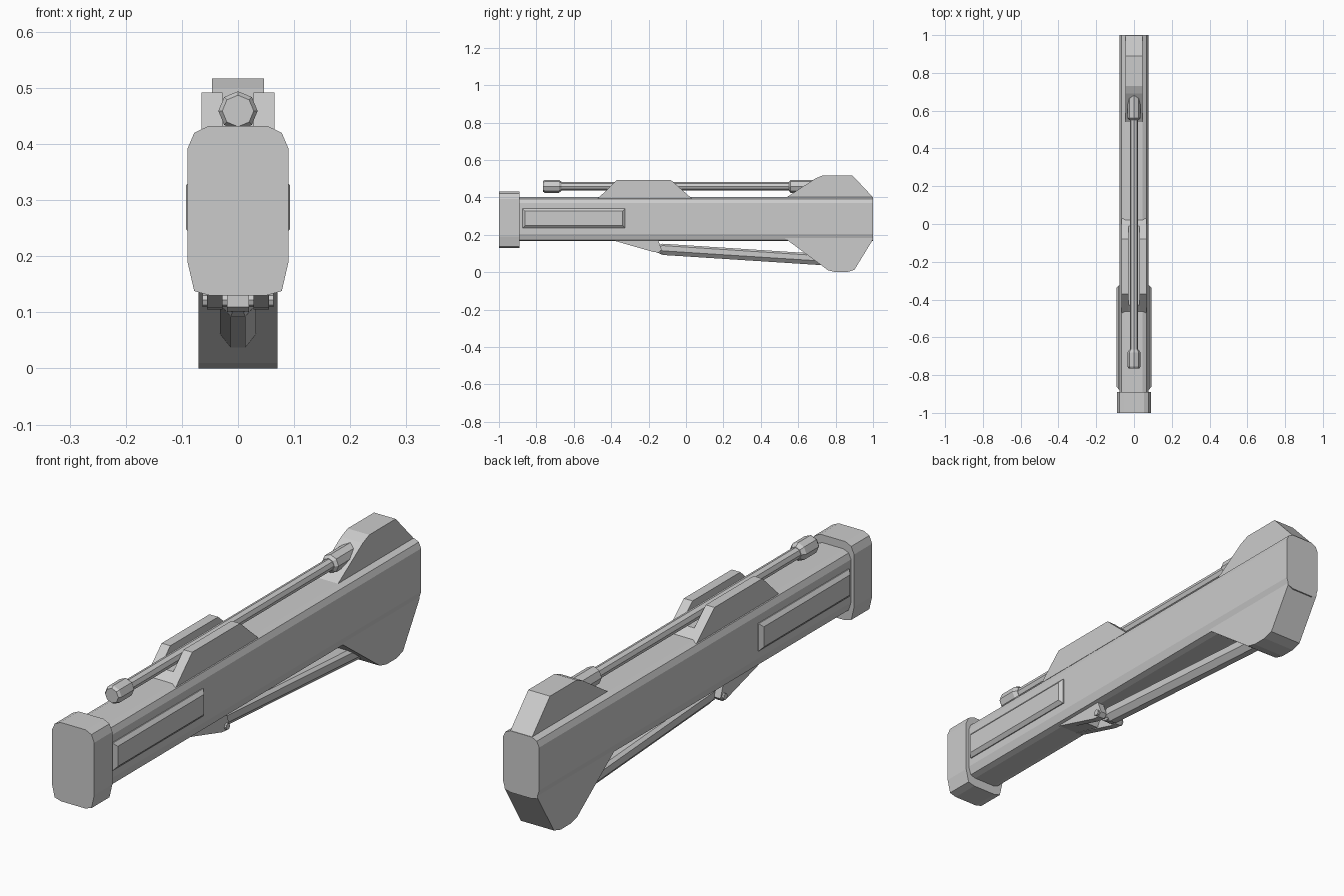
import bpy, bmesh, math
from mathutils import Vector

cube = bpy.data.objects.get("Cube")
if cube:
    bpy.data.objects.remove(cube, do_unlink=True)

grey = bpy.data.materials.new("light grey metal")
grey.use_nodes = True
grey.diffuse_color = (0.6, 0.6, 0.6, 1)
grey.node_tree.nodes["Principled BSDF"].inputs["Base Color"].default_value = grey.diffuse_color


def loft(name, rings):
    """Join matching rings of points into a closed solid."""
    bm = bmesh.new()
    loops = [[bm.verts.new(p) for p in ring] for ring in rings]
    n = len(loops[0])
    for a, b in zip(loops, loops[1:]):
        for i in range(n):
            j = (i + 1) % n
            bm.faces.new((a[i], a[j], b[j], b[i]))
    bm.faces.new(loops[0])
    bm.faces.new(loops[-1])
    bmesh.ops.recalc_face_normals(bm, faces=bm.faces)
    mesh = bpy.data.meshes.new(name)
    bm.to_mesh(mesh)
    bm.free()
    mesh.materials.append(grey)
    ob = bpy.data.objects.new(name, mesh)
    bpy.context.collection.objects.link(ob)
    return ob


def side_prism(name, profile, x0, x1):
    """Extrude a (y, z) outline across x."""
    return loft(name, [[(x, y, z) for y, z in profile] for x in (x0, x1)])


def mirrored(half):
    """Complete a half section, given as (x, z) from top to bottom."""
    return half + [(-x, z) for x, z in reversed(half)]


def lengthwise(name, half, y0, y1, z0=0, z1=0):
    """Run a symmetric section along y, optionally sloping."""
    section = mirrored(half)
    return loft(name, [[(x, y, z + dz) for x, z in section]
                       for y, dz in ((y0, z0), (y1, z1))])


def turned(name, stations, z, sides=8):
    """Faceted round part along y from (y, radius) stations."""
    angles = [math.tau * i / sides for i in range(sides)]
    return loft(name, [[(r * math.sin(a), y, z + r * math.cos(a)) for a in angles]
                       for y, r in stations])


# Main housing and muzzle block
lengthwise("main_body", [(0.046, 0.402), (0.067, 0.392), (0.077, 0.37),
                         (0.077, 0.205), (0.067, 0.173), (0.045, 0.166)], -0.9, 1)
lengthwise("muzzle_block", [(0.053, 0.432), (0.078, 0.42), (0.09, 0.392),
                            (0.09, 0.19), (0.078, 0.138), (0.05, 0.13)], -1, -0.89)

# Rear stock fins
side_prism("lower_fin", [(0.53, 0.18), (0.76, 0.01), (0.8, 0), (0.86, 0),
                         (0.9, 0.012), (1, 0.175), (1, 0.22), (0.53, 0.22)], -0.07, 0.07)
side_prism("upper_fin", [(0.53, 0.395), (0.69, 0.5), (0.73, 0.517),
                         (0.89, 0.517), (1, 0.4), (1, 0.38), (0.53, 0.38)], -0.046, 0.046)

# Cradle on top that carries the rod
cradle = [(-0.47, 0.395), (-0.37, 0.492), (-0.08, 0.492), (0.03, 0.395)]
for side, s in (("left", 1), ("right", -1)):
    side_prism(side + "_cradle_wall", cradle, s * 0.028, s * 0.065)
side_prism("cradle_floor", [(-0.47, 0.395), (-0.43, 0.43), (-0.01, 0.43), (0.03, 0.395)],
           -0.03, 0.03)

# Rod with its two end collars
turned("top_rod", [(-0.7, 0.022), (0.62, 0.022)], 0.459)
turned("front_collar", [(-0.765, 0.028), (-0.755, 0.035), (-0.68, 0.035), (-0.665, 0.024)], 0.459)
turned("rear_collar", [(0.55, 0.024), (0.56, 0.035), (0.7, 0.035)], 0.459)

# Raised bevelled side panels
for side, s in (("left", 1), ("right", -1)):
    rings = []
    for x, inset in ((0.07, 0), (0.081, 0), (0.093, 0.014)):
        y0, y1, z0, z1 = -0.875 + inset, -0.325 - inset, 0.235 + inset, 0.34 - inset
        rings.append([(s * x, y0, z0), (s * x, y1, z0), (s * x, y1, z1), (s * x, y0, z1)])
    loft(side + "_side_panel", rings)

# Forked bracket and hinge pin below
side_prism("bracket_base", [(-0.38, 0.175), (-0.38, 0.167), (-0.25, 0.133), (-0.23, 0.175)],
           -0.055, 0.055)
for side, s in (("left", 1), ("right", -1)):
    side_prism(side + "_bracket_prong", [(-0.38, 0.175), (-0.38, 0.167), (-0.175, 0.108),
                                         (-0.145, 0.105), (-0.13, 0.12), (-0.15, 0.175)],
               s * 0.028, s * 0.055)
pin = [(-0.15 + 0.012 * math.cos(math.tau * i / 8), 0.122 + 0.012 * math.sin(math.tau * i / 8))
       for i in range(8)]
side_prism("hinge_pin", pin, -0.063, 0.063)

# Folded strut running back into the lower fin
side_prism("strut_lug", [(-0.165, 0.11), (-0.165, 0.135), (-0.15, 0.142),
                         (-0.1, 0.14), (-0.1, 0.1), (-0.15, 0.102)], -0.02, 0.02)
strut = [(0.02, 0.03), (0.032, 0.02), (0.032, -0.008), (0.013, -0.03)]
lengthwise("strut", strut, -0.125, 0.78, 0.122, 0.064)
tip = [(x * 0.75, z * 0.75) for x, z in strut]
loft("strut_front_taper", [[(x, -0.145, z + 0.124) for x, z in mirrored(tip)],
                           [(x, -0.124, z + 0.122) for x, z in mirrored(strut)]])
